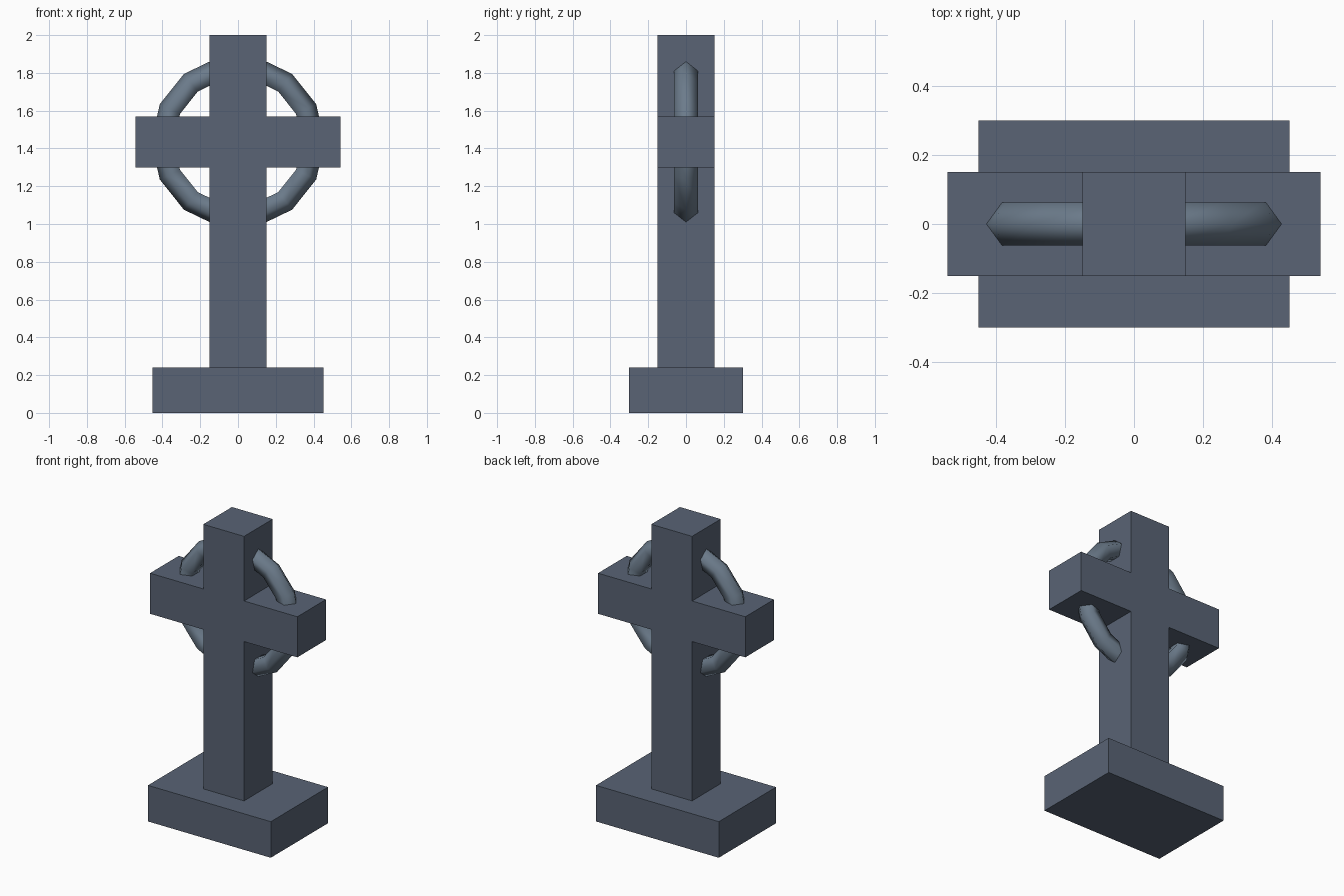
import bpy, bmesh, math

if "Cube" in bpy.data.objects:
    bpy.data.objects.remove(bpy.data.objects["Cube"])

ARM_LOW, ARM_HIGH, TOP = 1.30, 1.57, 2.0
BASE_H = 0.24


def material(name, color):
    mat = bpy.data.materials.new(name)
    mat.diffuse_color = (*color, 1)
    mat.use_nodes = True
    mat.node_tree.nodes["Principled BSDF"].inputs["Base Color"].default_value = mat.diffuse_color
    return mat


DARK_STONE = material("dark_stone", (0.10, 0.126, 0.178))
RING_STONE = material("ring_stone", (0.15, 0.20, 0.26))


def make_object(name, bm):
    bmesh.ops.recalc_face_normals(bm, faces=bm.faces)
    mesh = bpy.data.meshes.new(name)
    bm.to_mesh(mesh)
    bm.free()
    mesh.materials.append(DARK_STONE)
    obj = bpy.data.objects.new(name, mesh)
    bpy.context.collection.objects.link(obj)
    return obj


def extruded_profile(name, half_outline, depth):
    """Mirror a half outline (x, z) across x = 0 and extrude it along y."""
    outline = half_outline + [(-x, z) for x, z in reversed(half_outline)]
    bm = bmesh.new()
    face = bm.faces.new([bm.verts.new((x, -depth / 2, z)) for x, z in outline])
    result = bmesh.ops.extrude_face_region(bm, geom=[face], use_keep_orig=True)
    moved = [v for v in result["geom"] if isinstance(v, bmesh.types.BMVert)]
    bmesh.ops.translate(bm, vec=(0, depth, 0), verts=moved)
    return make_object(name, bm)


# Plinth
extruded_profile("plinth", [(0.452, 0), (0.452, BASE_H)], 0.602)

# Shaft and cross arms as one flush block
extruded_profile("cross", [
    (0.15, BASE_H), (0.15, ARM_LOW), (0.542, ARM_LOW),
    (0.542, ARM_HIGH), (0.15, ARM_HIGH), (0.15, TOP)], 0.301)

# Low-poly ring passing through the shaft and arms
bpy.ops.mesh.primitive_torus_add(
    major_segments=14, minor_segments=5,
    major_radius=0.394, minor_radius=0.0655,
    location=(0, 0, (ARM_LOW + ARM_HIGH) / 2),
    rotation=(math.radians(90), 0, 0))
ring = bpy.context.object
ring.name = "ring"
ring.data.materials.append(RING_STONE)
bpy.ops.object.shade_smooth()
